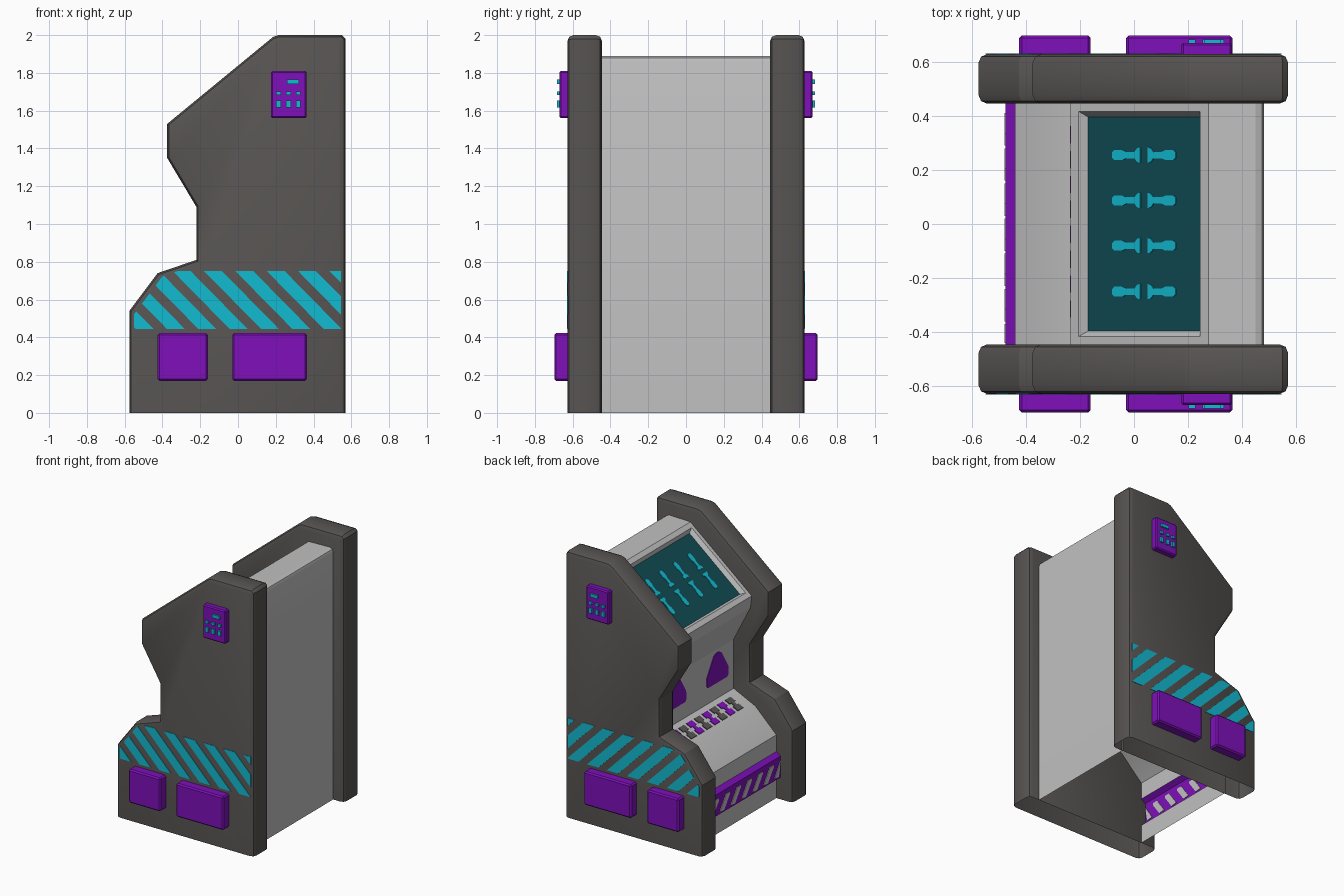
import bpy, bmesh, math
from mathutils import Vector

if "Cube" in bpy.data.objects:
    bpy.data.objects.remove(bpy.data.objects["Cube"])


def material(name, rgb):
    m = bpy.data.materials.new(name)
    m.diffuse_color = (*rgb, 1)
    m.use_nodes = True
    m.node_tree.nodes["Principled BSDF"].inputs["Base Color"].default_value = m.diffuse_color
    return m


DARK = material("dark_grey", (0.095, 0.088, 0.084))
LIGHT = material("light_grey", (0.53, 0.53, 0.53))
PURPLE = material("purple", (0.21, 0.005, 0.49))
CYAN = material("cyan", (0.006, 0.49, 0.64))
TEAL = material("screen_teal", (0.005, 0.07, 0.085))


def finish(bm, name, mats, smooth=None):
    me = bpy.data.meshes.new(name)
    bm.to_mesh(me)
    bm.free()
    ob = bpy.data.objects.new(name, me)
    bpy.context.collection.objects.link(ob)
    for m in mats:
        me.materials.append(m)
    if smooth:
        bpy.ops.object.select_all(action='DESELECT')
        ob.select_set(True)
        bpy.context.view_layer.objects.active = ob
        bpy.ops.object.shade_smooth_by_angle(angle=math.radians(smooth))
    return ob


def add_prism(bm, pts, place, w0, w1):
    """Extrude a 2D outline between w0 and w1; place(u, v, w) gives 3D."""
    a = [bm.verts.new(place(u, v, w0)) for u, v in pts]
    b = [bm.verts.new(place(u, v, w1)) for u, v in pts]
    n = len(pts)
    faces = [bm.faces.new(a), bm.faces.new(b)]
    for i in range(n):
        j = (i + 1) % n
        faces.append(bm.faces.new((a[i], a[j], b[j], b[i])))
    bmesh.ops.recalc_face_normals(bm, faces=faces)


def prisms(name, outlines, place, w0, w1, mat, bevel=0):
    bm = bmesh.new()
    for pts in outlines:
        add_prism(bm, pts, place, w0, w1)
    if bevel:
        bmesh.ops.bevel(bm, geom=bm.edges[:], offset=bevel, segments=1, affect='EDGES')
    return finish(bm, name, [mat])


def rect(x0, x1, z0, z1):
    return [(x0, z0), (x1, z0), (x1, z1), (x0, z1)]


def clip(pts, px, pz, nx, nz):
    """Keep the part of an outline behind a line."""
    out = []
    d = [(x - px) * nx + (z - pz) * nz for x, z in pts]
    for i in range(len(pts)):
        j = (i + 1) % len(pts)
        if d[i] <= 0:
            out.append(pts[i])
        if d[i] * d[j] < 0:
            t = d[i] / (d[i] - d[j])
            out.append(tuple(pts[i][k] + t * (pts[j][k] - pts[i][k]) for k in (0, 1)))
    return out


# Diagonal side stripes, clipped to the panel shape
stripes = []
for i in range(-3, 7):
    x = -0.345 + 0.166 * i
    p = [(x, 0.75), (x + 0.3, 0.445), (x + 0.395, 0.445), (x + 0.095, 0.75)]
    for c in ((-0.55, 0, -1, 0), (0.545, 0, 1, 0), (-0.551, 0.522, -0.8, 0.6),
              (-0.425, 0.715, -0.323, 0.946)):
        p = clip(p, *c)
    if len(p) > 2:
        stripes.append(p)

keys = [rect(0.26, 0.322, 1.74, 1.764)]
for kx in (0.202, 0.254, 0.306):
    keys += [rect(kx, kx + 0.026, 1.682, 1.702), rect(kx, kx + 0.026, 1.616, 1.654)]

side_profile = [(-0.575, 0), (-0.575, 0.54), (-0.425, 0.74), (-0.22, 0.81), (-0.22, 1.09),
                (-0.375, 1.35), (-0.375, 1.53), (0.185, 1.99), (0.215, 2.0),
                (0.55, 2.0), (0.57, 1.98), (0.57, 0)]

# Both sides: panel, stripes, boxes and keypad
for s, side in ((-1, "front"), (1, "back")):
    def at(u, v, w, s=s):
        return (u, s * w, v)
    bm = bmesh.new()
    add_prism(bm, side_profile, at, 0.445, 0.628)
    bottom = [f for f in bm.faces if all(v.co.z < 0.001 for v in f.verts)]
    bmesh.ops.delete(bm, geom=bottom, context='FACES_ONLY')
    rim = [e for e in bm.edges if abs(e.verts[0].co.y - e.verts[1].co.y) < 1e-4
           and max(v.co.z for v in e.verts) > 0.001]
    bmesh.ops.bevel(bm, geom=rim, offset=0.032, segments=2, profile=0.5, affect='EDGES')
    finish(bm, side + "_side_panel", [DARK], 28)
    prisms(side + "_stripes", stripes, at, 0.626, 0.631, CYAN)
    prisms(side + "_boxes", [rect(-0.425, -0.16, 0.17, 0.422), rect(-0.03, 0.365, 0.17, 0.422)],
           at, 0.60, 0.697, PURPLE, 0.01)
    prisms(side + "_keypad", [rect(0.175, 0.363, 1.56, 1.81)], at, 0.60, 0.67, PURPLE, 0.008)
    prisms(side + "_keys", keys, at, 0.66, 0.683, CYAN)

# Cabinet body: open shell swept across between the panels
LOW, TOP = (-0.235, 1.465), (0.275, 1.885)
body = [(-0.44, 0), (-0.44, 0.14), (-0.475, 0.165), (-0.475, 0.325), (-0.44, 0.35),
        (-0.44, 0.475), (-0.265, 0.645), (-0.085, 0.73), (-0.085, 1.1),
        (-0.225, 1.375), LOW, TOP, (0.45, 1.89), (0.473, 1.88), (0.48, 1.86), (0.48, 0)]
bm = bmesh.new()
a = [bm.verts.new((x, -0.455, z)) for x, z in body]
b = [bm.verts.new((x, 0.455, z)) for x, z in body]
for i in range(len(body) - 1):
    f = bm.faces.new((a[i], a[i + 1], b[i + 1], b[i]))
    f.material_index = 1 if 1 <= i <= 3 else 0      # purple bumper
bm.faces.ensure_lookup_table()
bm.normal_update()
screen = bm.faces[10]
if screen.normal.z < 0:
    bmesh.ops.reverse_faces(bm, faces=bm.faces[:])
    bm.normal_update()
# Recessed screen
bmesh.ops.inset_individual(bm, faces=[screen], thickness=0.055, depth=0)
bmesh.ops.inset_individual(bm, faces=[screen], thickness=0.028, depth=-0.03)
screen.material_index = 2
bm.normal_update()
centre, normal = screen.calc_center_median().copy(), screen.normal.copy()
finish(bm, "cabinet_body", [LIGHT, PURPLE, TEAL], 20)

# Screen figures: four facing pairs
slope = Vector((TOP[0] - LOW[0], 0, TOP[1] - LOW[1])).normalized()


def on_screen(u, v, w):
    return centre + Vector((0, u, 0)) + slope * v + normal * w


half = [(0.152, 0.010), (0.142, 0.018), (0.105, 0.019), (0.085, 0.012),
        (0.045, 0.012), (0.032, 0.026), (0.018, 0.028)]
figures = []
for y in (-0.25, -0.08, 0.087, 0.255):
    for d in (-1, 1):
        figures.append([(y + w, d * v) for v, w in half] +
                       [(y - w, d * v) for v, w in reversed(half)])
prisms("screen_figures", figures, on_screen, -0.002, 0.004, CYAN)

# Bumper stripes
bars = []
for i in range(7):
    y = 0.41 - 0.13 * i
    bars.append([(y, 0.185), (y - 0.075, 0.29), (y - 0.12, 0.29), (y - 0.12, 0.275),
                 (y - 0.05, 0.178)])
bars = [[(max(u, -0.44), v) for u, v in p] for p in bars]
prisms("bumper_stripes", bars, lambda u, v, w: (-0.475 - w, u, v), -0.004, 0.004, LIGHT)

# Speaker plates under the screen
speaker = [(-0.115, 0.85), (0.115, 0.85), (0.13, 0.87), (0.125, 0.93), (0.045, 1.06),
           (0.02, 1.075), (-0.02, 1.075), (-0.045, 1.06), (-0.125, 0.93), (-0.13, 0.87)]
prisms("speaker_plates", [[(u + c, v) for u, v in speaker] for c in (-0.25, 0.25)],
       lambda u, v, w: (-0.085 - w, u, v), -0.003, 0.004, PURPLE)

# Control markings: rows of double buttons, alternating purple and dark
deck = Vector((0.18, 0, 0.085)).normalized()
deck_up = Vector((-deck.z, 0, deck.x))


def on_deck(u, v, w):
    return Vector((-0.265, u, 0.645)) + deck * v + deck_up * w


for name, mat, odd in (("purple_controls", PURPLE, 0), ("dark_controls", DARK, 1)):
    shapes = []
    for i in range(8):
        if i % 2 == odd:
            y = 0.33 - 0.092 * i
            shapes += [rect(y - 0.032, y + 0.032, 0.035, 0.08),
                       rect(y - 0.014, y + 0.014, 0.08, 0.11),
                       rect(y - 0.032, y + 0.032, 0.11, 0.155)]
    prisms(name, shapes, on_deck, -0.002, 0.006, mat)
